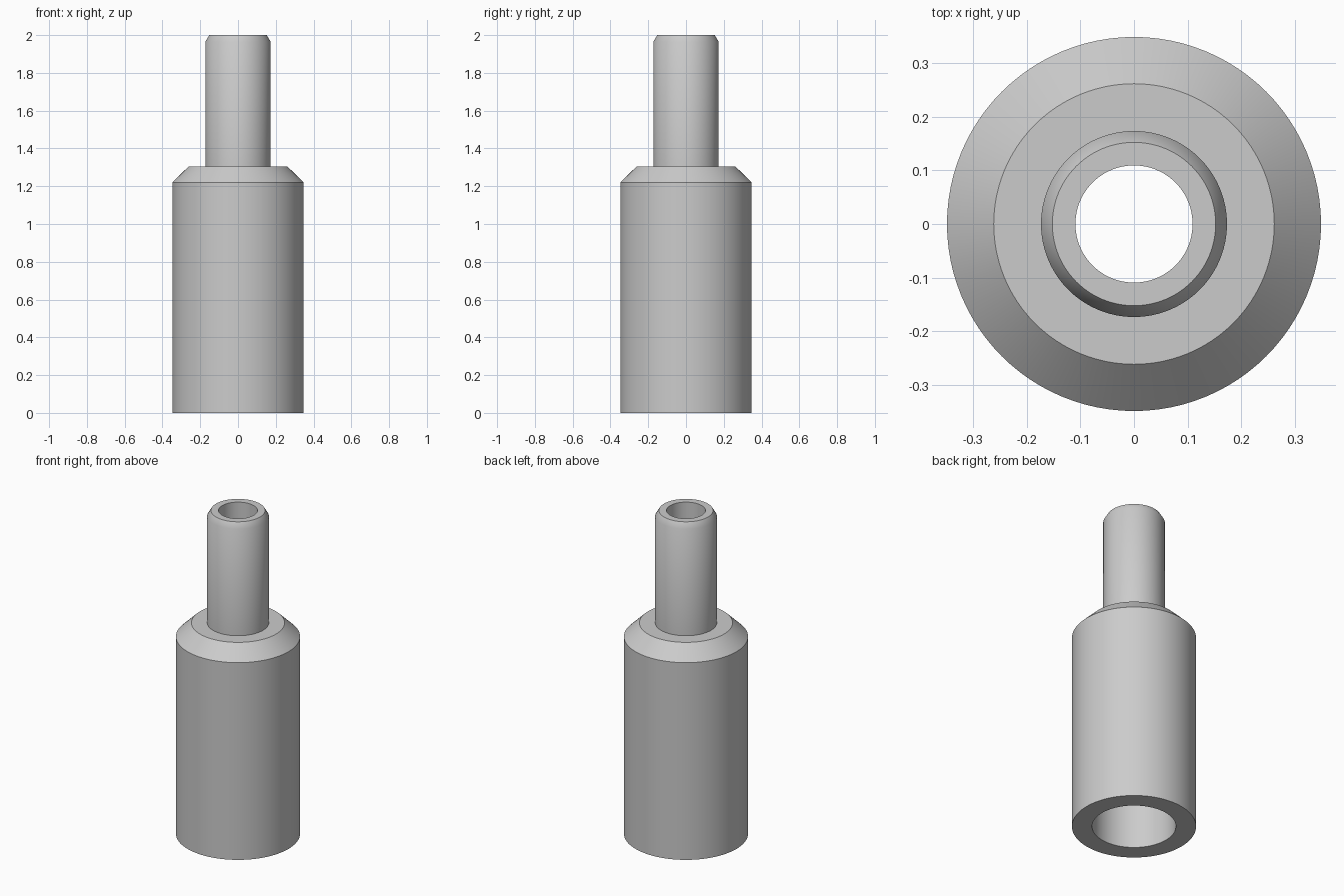
import bpy
import bmesh
import math

cube = bpy.data.objects.get("Cube")
if cube:
    bpy.data.objects.remove(cube, do_unlink=True)

SEGMENTS = 96

# Plain grey metal
grey = bpy.data.materials.new("grey metal")
grey.use_nodes = True
colour = (0.6, 0.6, 0.6, 1)
grey.diffuse_color = colour
grey.node_tree.nodes["Principled BSDF"].inputs["Base Color"].default_value = colour


def lathe(name, profile, material):
    """Revolve a closed (radius, height) profile around the z axis."""
    bm = bmesh.new()
    verts = [bm.verts.new((r, 0, z)) for r, z in profile]
    edges = [bm.edges.new((v, verts[i - 1])) for i, v in enumerate(verts)]
    bmesh.ops.spin(bm, geom=verts + edges, cent=(0, 0, 0), axis=(0, 0, 1),
                   angle=math.tau, steps=SEGMENTS, use_merge=True)
    bmesh.ops.remove_doubles(bm, verts=bm.verts, dist=1e-5)
    bmesh.ops.recalc_face_normals(bm, faces=bm.faces)
    mesh = bpy.data.meshes.new(name)
    bm.to_mesh(mesh)
    bm.free()
    mesh.materials.append(material)
    obj = bpy.data.objects.new(name, mesh)
    bpy.context.collection.objects.link(obj)
    bpy.ops.object.select_all(action="DESELECT")
    obj.select_set(True)
    bpy.context.view_layer.objects.active = obj
    bpy.ops.object.shade_smooth_by_angle(angle=math.radians(38))
    return obj


# Hollow sleeve: wide body, bevelled shoulder, narrow neck, stepped bore
lathe("stepped_sleeve", [
    (0.235, 0), (0.348, 0), (0.348, 1.22), (0.261, 1.305),   # body and shoulder
    (0.173, 1.305), (0.173, 1.965), (0.152, 2),              # neck and its bevel
    (0.109, 2), (0.109, 1.0), (0.235, 1.0),                  # narrow and wide bore
], grey)
